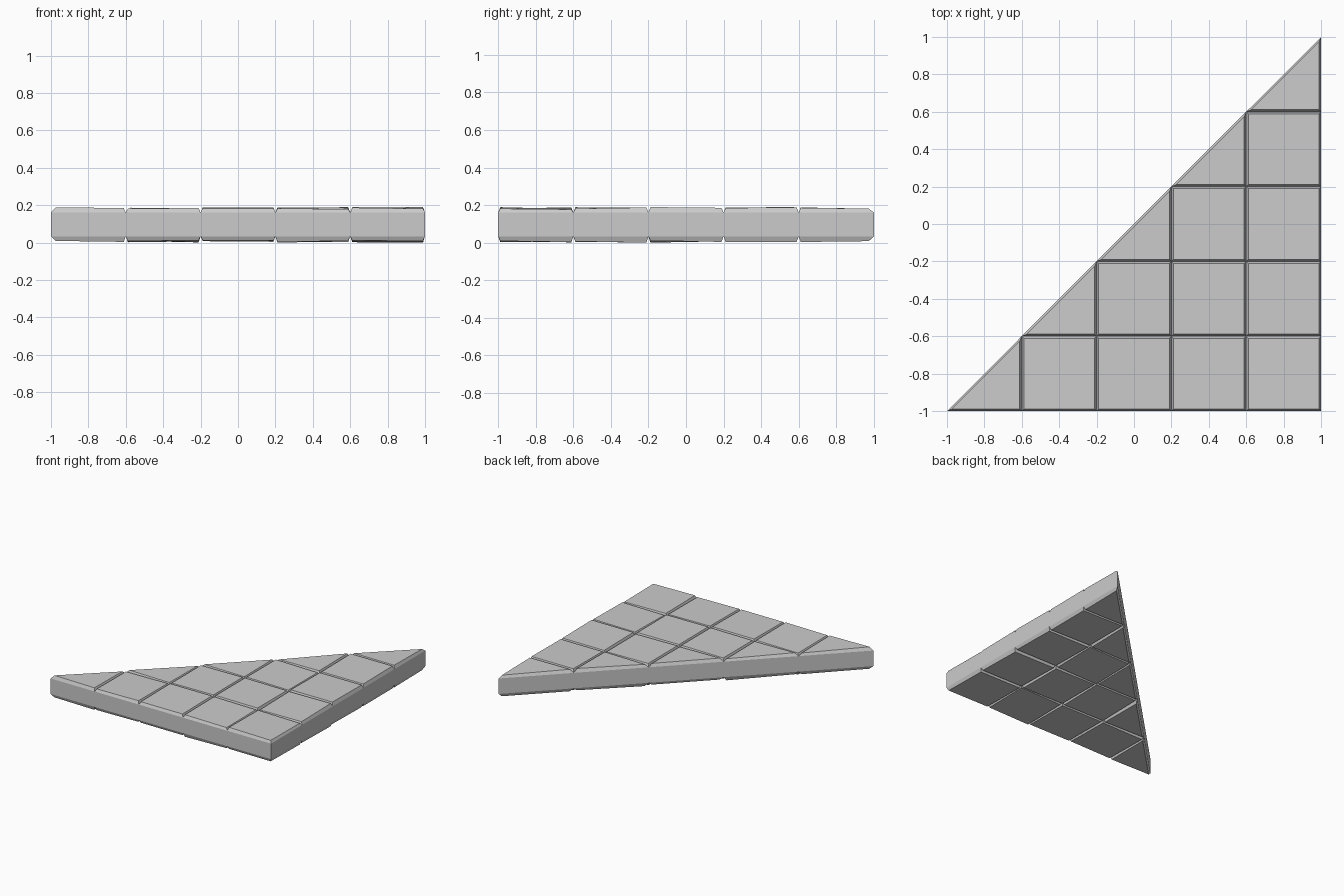
import bpy, bmesh, random
from mathutils import Vector

if "Cube" in bpy.data.objects:
    bpy.data.objects.remove(bpy.data.objects["Cube"])

random.seed(7)
N, S = 5, 0.4            # tiles per side, tile size
INSET = 0.011            # bevel width in plan
LOW, HIGH = 0.04, 0.167  # groove depths
BOTTOM, TOP = 0.014, 0.191


def inset(poly, d):
    """Offset a convex counter-clockwise polygon inward."""
    out = []
    for k, p in enumerate(poly):
        a = (p - poly[k - 1]).normalized()
        b = (poly[(k + 1) % len(poly)] - p).normalized()
        na, nb = Vector((-a.y, a.x)), Vector((-b.y, b.x))
        out.append(p + (na + nb) * d / (1 + na.dot(nb)))
    return out


def on_outline(p, q):
    m = (p + q) / 2
    return m.x > 0.99 or m.y < -0.99 or abs(m.x - m.y) < 0.01


def ring(bm, poly, z, wobble=0.0):
    # a small plane tilt keeps each tile flat but uneven
    c = sum(poly, Vector((0, 0))) / len(poly)
    dz, tx, ty = (random.uniform(-1, 1) * w for w in (wobble, wobble * 5, wobble * 5))
    return [bm.verts.new((p.x, p.y, z + dz + tx * (p.x - c.x) + ty * (p.y - c.y)))
            for p in poly]


def tile(bm, poly):
    n = len(poly)
    small = inset(poly, INSET)
    rings = [ring(bm, small, BOTTOM, 0.004), ring(bm, poly, LOW),
             ring(bm, poly, HIGH), ring(bm, small, TOP, 0.003)]
    bm.faces.new(rings[0][::-1])
    bm.faces.new(rings[3])
    for level in range(3):
        lo, hi = rings[level], rings[level + 1]
        for k in range(n):
            m = (k + 1) % n
            # walls only around the outside of the slab
            if level == 1 and not on_outline(poly[k], poly[m]):
                continue
            bm.faces.new((lo[k], lo[m], hi[m], hi[k]))


# Triangular slab of stone tiles, cut along the diagonal
bm = bmesh.new()
for i in range(N):
    for j in range(i + 1):
        x, y = -1 + S * i, -1 + S * j
        corners = [(x, y), (x + S, y), (x + S, y + S)]
        if j < i:
            corners.append((x, y + S))
        tile(bm, [Vector(c) for c in corners])
bmesh.ops.remove_doubles(bm, verts=bm.verts, dist=0.0005)

# Rest the lowest tile on the ground
drop = min(v.co.z for v in bm.verts)
bmesh.ops.translate(bm, verts=bm.verts, vec=(0, 0, -drop))

mesh = bpy.data.meshes.new("triangular_tile_floor")
bm.to_mesh(mesh)
bm.free()
bpy.context.collection.objects.link(bpy.data.objects.new("triangular_tile_floor", mesh))
